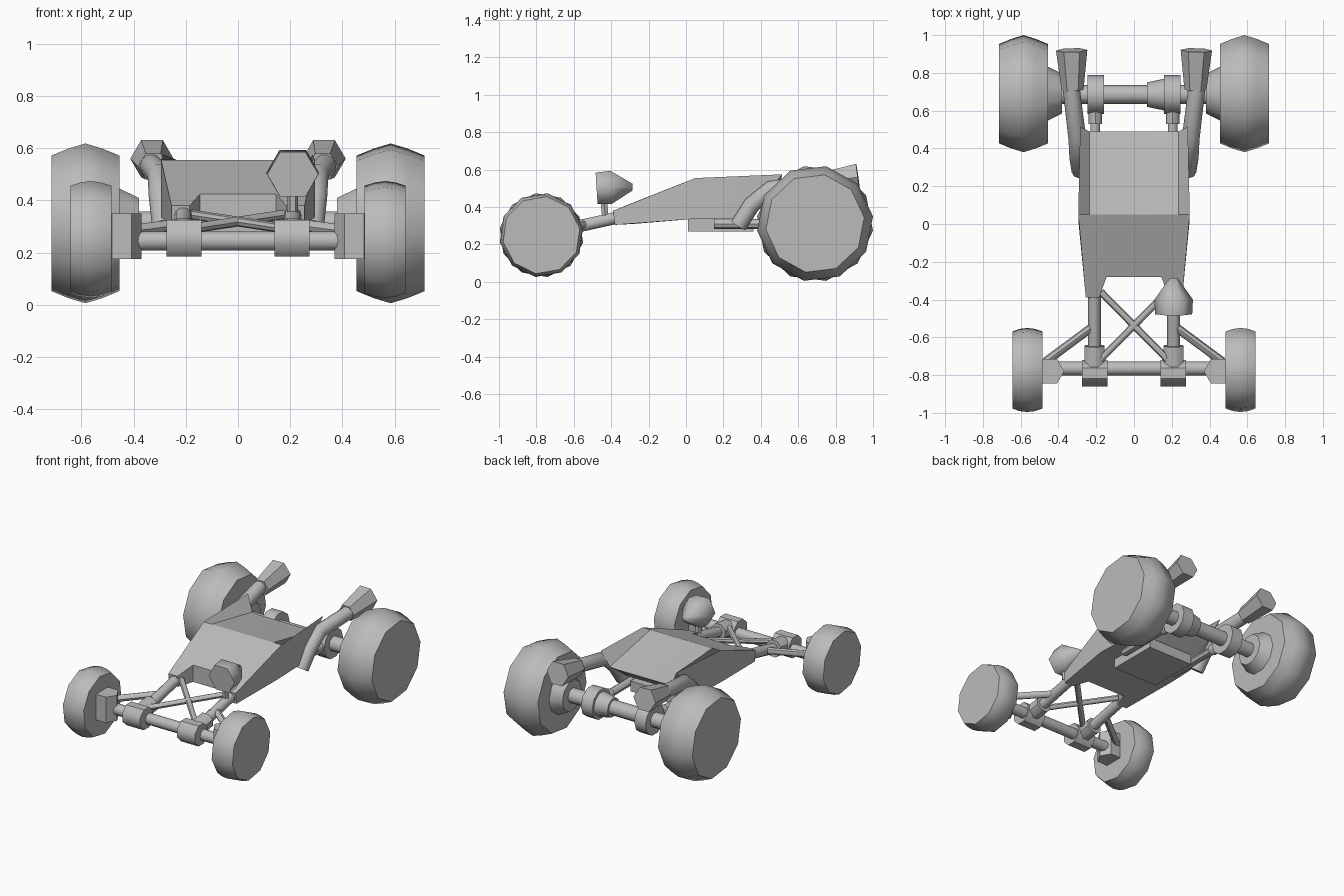
import bpy, bmesh, math
from mathutils import Vector

if "Cube" in bpy.data.objects:
    bpy.data.objects.remove(bpy.data.objects["Cube"])

grey = bpy.data.materials.new("plain_grey")
grey.use_nodes = True
grey.diffuse_color = (0.5, 0.5, 0.5, 1)
grey.node_tree.nodes["Principled BSDF"].inputs["Base Color"].default_value = (0.5, 0.5, 0.5, 1)


def finish(name, bm, angle=45):
    bmesh.ops.recalc_face_normals(bm, faces=bm.faces)
    mesh = bpy.data.meshes.new(name)
    bm.to_mesh(mesh)
    bm.free()
    mesh.materials.append(grey)
    ob = bpy.data.objects.new(name, mesh)
    bpy.context.collection.objects.link(ob)
    bpy.ops.object.select_all(action='DESELECT')
    ob.select_set(True)
    bpy.context.view_layer.objects.active = ob
    bpy.ops.object.shade_smooth_by_angle(angle=math.radians(angle))
    return ob


def sweep(name, path, radii, sides=10, turn=0.0, angle=45):
    """Capped tube through the path, with one radius per path point."""
    pts = [Vector(p) for p in path]
    bm = bmesh.new()
    rings = []
    for i, p in enumerate(pts):
        d = (pts[min(i + 1, len(pts) - 1)] - pts[max(i - 1, 0)]).normalized()
        ref = Vector((0, 0, 1)) if abs(d.z) < 0.9 else Vector((0, 1, 0))
        u = ref.cross(d).normalized()
        v = d.cross(u)
        rings.append([bm.verts.new(p + radii[i] * (math.cos(a) * u + math.sin(a) * v))
                      for a in (turn + math.tau * k / sides for k in range(sides))])
    for a, b in zip(rings, rings[1:]):
        for k in range(sides):
            n = (k + 1) % sides
            bm.faces.new((a[k], a[n], b[n], b[k]))
    bm.faces.new(rings[0])
    bm.faces.new(rings[-1])
    return finish(name, bm, angle)


def box(name, lo, hi):
    bm = bmesh.new()
    bmesh.ops.create_cube(bm, size=1)
    for v in bm.verts:
        v.co = [(l + h) / 2 + c * (h - l) for c, l, h in zip(v.co, lo, hi)]
    return finish(name, bm, 20)


# Wedge body: each row lists (x, y, top z, bottom y, bottom z) from the edge inwards
rows = [
    [(.255, -.39, .38, -.38, .305), (.185, -.39, .38, -.38, .305), (.145, -.28, .425, -.28, .31)],
    [(.295, .05, .555, .02, .335), (.235, .05, .555, .02, .335), (.19, .05, .555, .02, .335)],
    [(.285, .515, .575, .30, .335), (.235, .49, .47, .30, .335), (.19, .49, .465, .30, .335)],
]
bm = bmesh.new()
top, bot = [], []
for row in rows:
    full = row + [(-c[0],) + c[1:] for c in reversed(row)]
    top.append([bm.verts.new((x, y, z)) for x, y, z, _, _ in full])
    bot.append([bm.verts.new((x, yb, zb)) for x, _, _, yb, zb in full])
for i in range(2):
    for k in range(5):
        for g in (top, bot):
            bm.faces.new((g[i][k], g[i][k + 1], g[i + 1][k + 1], g[i + 1][k]))
    for k in (0, 5):
        bm.faces.new((top[i][k], top[i + 1][k], bot[i + 1][k], bot[i][k]))
for i in (0, 2):
    for k in range(5):
        bm.faces.new((top[i][k], top[i][k + 1], bot[i][k + 1], bot[i][k]))
finish("body", bm, 15)

# Engine tray under the body
box("engine_tray", (-.17, .01, .27), (.17, .36, .34))

# Axles
sweep("front_axle", [(-.42, -.765, .245), (.42, -.765, .245)], [.038] * 2)
sweep("rear_axle", [(-.42, .685, .31), (.42, .685, .31)], [.05] * 2)
sweep("differential_cone", [(.07, .685, .31), (.165, .685, .31)], [.065, .085])

for side, s in (("left", 1), ("right", -1)):
    # Wheels with a crowned tread
    sweep(side + "_rear_wheel", [(s * x, .69, .312) for x in (.455, .52, .585, .65, .715)],
          [.265, .292, .312, .292, .265], 10, math.radians(7))
    sweep(side + "_front_wheel", [(s * x, -.773, .25) for x in (.485, .525, .565, .605, .642)],
          [.208, .221, .226, .221, .208], 10, math.radians(10))

    # Hubs and knuckles
    sweep(side + "_rear_hub", [(s * .38, .69, .31), (s * .46, .69, .31)], [.105, .145])
    sweep(side + "_front_knuckle", [(s * .445, -.78, .175), (s * .445, -.78, .35)], [.075] * 2, 6)

    # Front frame rail, axle collar and its sleeve
    sweep(side + "_front_collar", [(s * .14, -.79, .255), (s * .275, -.79, .255)], [.075] * 2, 8, math.pi / 8)
    sweep(side + "_front_sleeve", [(s * .21, -.80, .26), (s * .21, -.645, .28)], [.057] * 2, 8, math.pi / 8)
    sweep(side + "_front_rail", [(s * .21, -.72, .265), (s * .21, -.36, .345)], [.034] * 2)

    # Crossing brace and outer brace
    sweep(side + "_cross_brace", [(s * .175, -.36, .345), (-s * .19, -.73, .29)], [.019] * 2, 8)
    sweep(side + "_outer_brace", [(s * .20, -.53, .31), (s * .47, -.73, .275)], [.023] * 2, 8)

    # Rear axle collar and rail
    sweep(side + "_rear_collar", [(s * .16, .685, .31), (s * .245, .685, .31)], [.103] * 2)
    sweep(side + "_rear_sleeve", [(s * .205, .53, .31), (s * .205, .62, .31)], [.036] * 2, 8)
    sweep(side + "_rear_rail", [(s * .205, .15, .31), (s * .205, .56, .31)], [.026] * 2, 8)

    # Exhaust pipe and flared muffler
    sweep(side + "_exhaust_pipe",
          [(s * .285, .28, .30), (s * .295, .35, .41), (s * .30, .45, .495), (s * .335, .74, .535)],
          [.045, .047, .047, .045])
    sweep(side + "_muffler", [(s * .325, .71, .53), (s * .33, .92, .56)], [.058, .083], 6, 0, 30)

# Single hexagonal lamp on its stem
sweep("lamp", [(.21, -.478, .50), (.21, -.40, .505), (.21, -.285, .507)], [.098, .102, .02], 6, 0, 65)
sweep("lamp_stem", [(.21, -.44, .44), (.21, -.43, .33)], [.02] * 2, 6)
